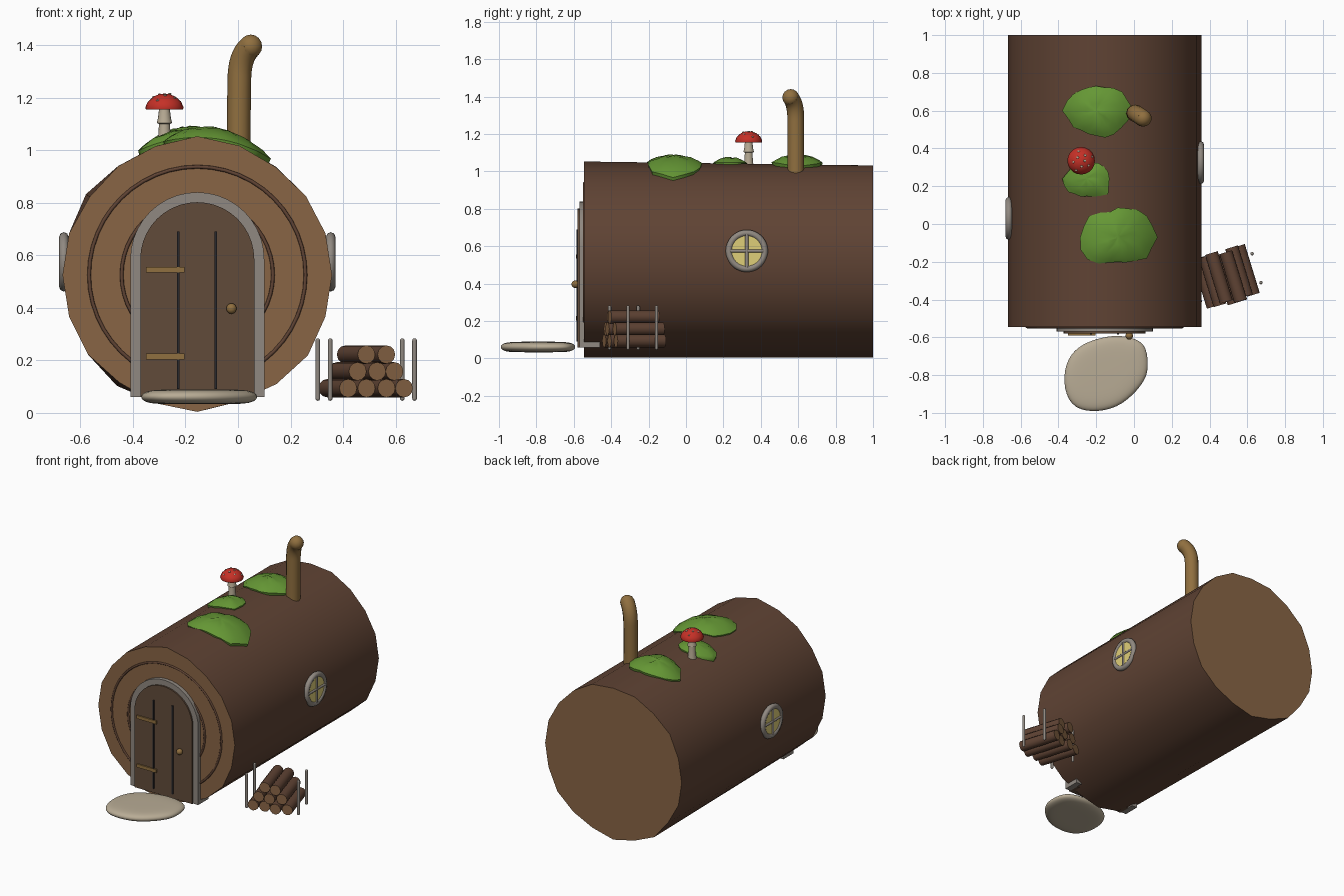
import bpy, bmesh, random
from math import sin, cos, pi, sqrt, radians
from mathutils import Matrix, Vector

random.seed(7)
if "Cube" in bpy.data.objects:
    bpy.data.objects.remove(bpy.data.objects["Cube"])

CX, CZ, R = -0.155, 0.525, 0.52        # trunk axis and radius
FRONT, BACK = -0.545, 1.0


def material(name, r, g, b):
    m = bpy.data.materials.new(name)
    m.use_nodes = True
    m.diffuse_color = (r, g, b, 1)
    node = next(n for n in m.node_tree.nodes if n.type == 'BSDF_PRINCIPLED')
    node.inputs["Base Color"].default_value = (r, g, b, 1)
    node.inputs["Roughness"].default_value = 0.8
    return m


BARK = material("bark", .115, .056, .034)
CUT = material("cut_wood", .25, .13, .06)
DOOR = material("door_wood", .12, .07, .042)
STONE = material("grey_stone", .28, .25, .22)
CREAM = material("cream", .48, .41, .30)
BRASS = material("brass", .28, .16, .05)
MOSS = material("moss", .13, .31, .035)
RED = material("red", .56, .03, .02)
GLASS = material("lit_glass", .74, .62, .19)
IRON = material("dark_iron", .022, .022, .026)


def finish(name, bm, *mats, angle=35, rule=None):
    """Turn a bmesh into an object, smooth below the angle."""
    bmesh.ops.recalc_face_normals(bm, faces=bm.faces)
    for f in bm.faces:
        f.smooth = True
        if rule:
            f.material_index = rule(f)
    for e in bm.edges:
        e.smooth = e.calc_face_angle(0) < radians(angle)
    me = bpy.data.meshes.new(name)
    bm.to_mesh(me)
    bm.free()
    for m in mats:
        me.materials.append(m)
    ob = bpy.data.objects.new(name, me)
    bpy.context.collection.objects.link(ob)
    return ob


def loft(rings, bottom=True, top=True):
    """Join closed rings of points, with optional caps."""
    bm = bmesh.new()
    rows = [[bm.verts.new(p) for p in ring] for ring in rings]
    n = len(rows[0])
    for a, b in zip(rows, rows[1:]):
        for i in range(n):
            bm.faces.new((a[i], a[(i + 1) % n], b[(i + 1) % n], b[i]))
    if bottom:
        bm.faces.new(rows[0])
    if top:
        bm.faces.new(rows[-1])
    return bm


def prism(name, outline, y0, y1, mat):
    return finish(name, loft([[(x, y, z) for x, z in outline] for y in (y0, y1)]), mat)


def box(name, x0, x1, y0, y1, z0, z1, mat):
    return prism(name, [(x0, z0), (x1, z0), (x1, z1), (x0, z1)], y0, y1, mat)


def lathe(name, profile, x, y, mats, n=20, rule=None):
    rings = [[(x + r * cos(2 * pi * i / n), y + r * sin(2 * pi * i / n), z)
              for i in range(n)] for r, z in profile]
    return finish(name, loft(rings), *mats, rule=rule, angle=45)


def rod(name, a, b, r, *mats, n=12, rule=None):
    a, b = Vector(a), Vector(b)
    d = b - a
    bm = bmesh.new()
    mat = Matrix.Translation((a + b) / 2) @ d.to_track_quat('Z', 'Y').to_matrix().to_4x4()
    bmesh.ops.create_cone(bm, cap_ends=True, segments=n, radius1=r, radius2=r,
                          depth=d.length, matrix=mat)
    return finish(name, bm, *mats, angle=50, rule=rule)


def ball(name, p, r, mat, flat=1.0):
    bm = bmesh.new()
    bmesh.ops.create_uvsphere(bm, u_segments=14, v_segments=8, radius=r,
                              matrix=Matrix.Translation(p) @ Matrix.Diagonal((1, 1, flat, 1)))
    return finish(name, bm, mat)


def torus(name, centre, major, minor, axis, mat):
    """Ring around the x or y axis."""
    n, k = 48, 8
    rings = []
    for j in range(k):
        t = 2 * pi * j / k
        r, h = major + minor * cos(t), minor * sin(t)
        flat = [(r * cos(2 * pi * i / n), r * sin(2 * pi * i / n)) for i in range(n)]
        rings.append([Vector(centre) + Vector((h, u, v) if axis == 'x' else (u, h, v))
                      for u, v in flat])
    rings.append(rings[0])
    bm = loft(rings, False, False)
    bmesh.ops.remove_doubles(bm, verts=bm.verts, dist=1e-5)
    return finish(name, bm, mat, angle=80)


# Hollow-looking trunk: uneven twenty-sided cylinder
def trunk_ring(y, top):
    pts = []
    for i in range(20):
        a = 2 * pi * i / 20
        r = .513 if abs(sin(a)) < .35 else random.uniform(.505, .524)
        if i == 5:
            r = top
        if i == 15:
            r = CZ - .004
        pts.append((CX + r * cos(a), y, CZ + r * sin(a)))
    return pts


finish("trunk", loft([trunk_ring(FRONT, .528), trunk_ring(BACK, .507)]), BARK, CUT,
       rule=lambda f: int(abs(f.normal.y) > .7))
for label, r in (("outer", .412), ("inner", .288)):
    torus(label + "_growth_ring", (CX, FRONT, CZ), r, .007, 'y', BARK)


# Arched door and its stone surround
def arch(r, base=.06, spring=.585, n=20):
    return ([(CX + r, base)] + [(CX + r * cos(pi * i / n), spring + r * sin(pi * i / n))
                                for i in range(n + 1)] + [(CX - r, base)])


prism("door_surround", arch(.255) + arch(.215)[::-1], -.57, -.46, STONE)
prism("door", arch(.217), -.58, -.5, DOOR)
for i, x in enumerate((-.228, -.084)):
    box(f"door_seam_{i}", x - .005, x + .005, -.586, -.575, .09, .69, IRON)
for i, z in enumerate((.215, .545)):
    box(f"hinge_{i}", -.35, -.203, -.589, -.575, z - .011, z + .011, BRASS)
ball("door_knob", (-.025, -.592, .397), .02, BRASS)

# Round windows, one on each side
for side, label, y in ((1, "left", .325), (-1, "right", .03)):
    def at(d, dy=0, dz=0):
        return (CX + side * d, y + dy, .575 + dz)
    torus(label + "_window_ring", at(.508), .095, .018, 'x', STONE)
    rod(label + "_window_pane", at(.49), at(.518), .09, GLASS, n=32)
    rod(label + "_window_upright", at(.516, dz=-.09), at(.516, dz=.09), .009, STONE)
    rod(label + "_window_crossbar", at(.516, -.09), at(.516, .09), .009, STONE)

# Bent chimney pipe with a rounded end
cu = bpy.data.curves.new("chimney", 'CURVE')
cu.dimensions = '3D'
cu.bevel_depth, cu.bevel_resolution, cu.use_fill_caps = .045, 4, True
sp = cu.splines.new('NURBS')
path = [(.003, .587, .98), (.003, .587, 1.2), (.008, .587, 1.36), (.048, .56, 1.395)]
sp.points.add(len(path) - 1)
for p, co in zip(sp.points, path):
    p.co = (*co, 1)
sp.use_endpoint_u, sp.order_u, sp.resolution_u = True, 3, 8
cu.materials.append(BRASS)
bpy.context.collection.objects.link(bpy.data.objects.new("chimney", cu))
ball("chimney_tip", path[-1], .045, BRASS)


# Moss cushions draped over the trunk
def moss(name, x, y, radii, height):
    n = 20
    full = []
    for a, b in zip(radii, radii[1:] + radii[:1]):
        full += [a, (a + b) / 2 * random.uniform(.92, 1.05)]
    rings = []
    for s, lift in ((.96, -.02), (1, .004), (.85, .4), (.6, .75), (.3, .95), (.08, 1)):
        ring = []
        for i, r in enumerate(full):
            a = 2 * pi * i / n
            px, py = x + s * r * cos(a), y + s * r * sin(a)
            h = lift if lift < .01 else lift * height * random.uniform(.85, 1.1)
            ring.append((px, py, CZ + sqrt(R * R - (px - CX) ** 2) + h))
        rings.append(ring)
    finish(name, loft(rings), MOSS, angle=60)


moss("moss_back", -.2, .6, [.2, .17, .13, .13, .15, .18, .15, .13, .15, .16], .045)
moss("moss_middle", -.25, .24, [.12, .11, .09, .09, .1, .13, .12, .1, .1, .14], .035)
moss("moss_front", -.085, -.07, [.21, .19, .16, .14, .19, .2, .2, .14, .14, .19], .045)

# Toadstool with a spotted cap
MX, MY = -.28, .335
lathe("toadstool_stem", [(.03, 1.0), (.023, 1.06), (.021, 1.1), (.029, 1.104),
                         (.025, 1.12), (.02, 1.16)], MX, MY, [CREAM], n=14)
lathe("toadstool_cap", [(.02, 1.157), (.07, 1.154), (.073, 1.163), (.063, 1.185),
                        (.042, 1.204), (.02, 1.213), (.004, 1.215)], MX, MY, [RED, CREAM],
      rule=lambda f: int(f.normal.z < -.6))
for i in range(9):
    a, r = i * 2.4, .02 + .005 * i
    ball(f"cap_spot_{i}", (MX + r * cos(a), MY + r * sin(a), 1.217 - 9 * r * r), .007, CREAM, .6)

# Doorstep: a smooth flat stone
outline = [(.08, -.76), (.07, -.65), (.02, -.605), (-.09, -.583), (-.2, -.605), (-.3, -.645),
           (-.37, -.735), (-.377, -.88), (-.32, -.985), (-.19, -1.0), (-.06, -.965), (.06, -.84)]
MID = Vector((-.15, -.79))
rings = []
for s, z in ((.5, .033), (.88, .035), (1.01, .055), (.97, .077), (.8, .088), (.4, .09)):
    rings.append([(*(MID + (Vector(p) - MID) * s), z) for p in outline])
step = finish("doorstep", loft(rings), CREAM, angle=90)
sub = step.modifiers.new("round", 'SUBSURF')
sub.levels = sub.render_levels = 2

# Firewood stack between four stakes, turned away from the trunk
TURN = Matrix.Translation((.488, -.283, 0)) @ Matrix.Rotation(radians(17), 4, 'Z')
for row in range(3):
    count = 4 - row
    for i in range(count):
        x, z = (i - (count - 1) / 2) * .074, .094 + row * .064
        shift = random.uniform(-.012, .012)
        rod(f"firewood_{row}_{i}", TURN @ Vector((x, shift - .135, z)),
            TURN @ Vector((x, shift + .135, z)), .035, BARK, CUT,
            rule=lambda f: int(len(f.verts) > 4))
for i, (sx, sy) in enumerate(((-1, -1), (1, -1), (1, 1), (-1, 1))):
    p = TURN @ Vector((sx * .168, sy * .08, 0))
    rod(f"stake_{i}", (p.x, p.y, .055), (p.x, p.y, .275), .009, STONE)
    for end in (.055, .275):
        ball(f"stake_{i}_end_{end}", (p.x, p.y, end), .009, STONE)
